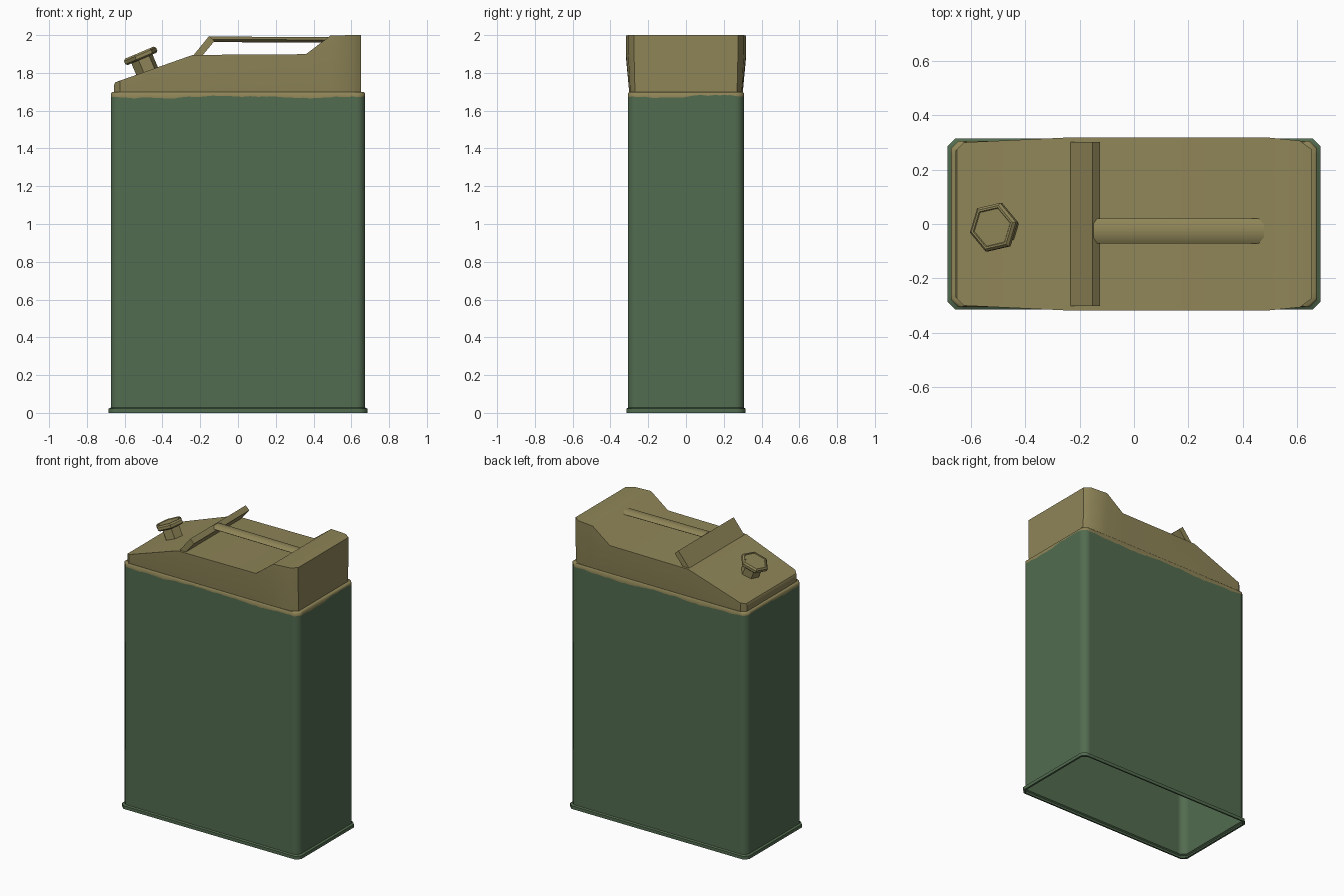
import bpy, bmesh, math, random
from mathutils import Vector, Matrix

if "Cube" in bpy.data.objects:
    bpy.data.objects.remove(bpy.data.objects["Cube"])

random.seed(4)


def material(name, col):
    m = bpy.data.materials.new(name)
    m.diffuse_color = (*col, 1)
    m.use_nodes = True
    m.node_tree.nodes["Principled BSDF"].inputs["Base Color"].default_value = m.diffuse_color
    return m


GREEN = material("dull green", (0.085, 0.150, 0.080))
TAN = material("khaki tan", (0.275, 0.235, 0.097))


def finish(bm, name, mats, angle=50, fix=True):
    if fix:
        bmesh.ops.recalc_face_normals(bm, faces=bm.faces[:])
    me = bpy.data.meshes.new(name)
    bm.to_mesh(me)
    bm.free()
    for m in mats:
        me.materials.append(m)
    ob = bpy.data.objects.new(name, me)
    bpy.context.collection.objects.link(ob)
    bpy.ops.object.select_all(action='DESELECT')
    ob.select_set(True)
    bpy.context.view_layer.objects.active = ob
    bpy.ops.object.shade_smooth_by_angle(angle=math.radians(angle))
    return ob


def outline(hx, hy, c=0.028, n=60, m=28):
    """Chamfered rectangle, long sides split n times, short sides m times."""
    pts = []
    corners = [((-hx + c, -hy), (hx - c, -hy), n), ((hx, -hy + c), (hx, hy - c), m),
               ((hx - c, hy), (-hx + c, hy), n), ((-hx, hy - c), (-hx, -hy + c), m)]
    for a, b, k in corners:
        a, b = Vector(a), Vector(b)
        pts += [a.lerp(b, i / k) for i in range(k + 1)]
    return pts


def loft(bm, rings, mats=None):
    """Join closed rings of points with quads."""
    vs = [[bm.verts.new(p) for p in r] for r in rings]
    for k, (a, b) in enumerate(zip(vs, vs[1:])):
        for i in range(len(a)):
            j = (i + 1) % len(a)
            f = bm.faces.new((a[i], a[j], b[j], b[i]))
            f.material_index = mats[k] if mats else 0
    return vs


# Body shell, open below: bottom rim, green wall, ragged tan edge, tan ledge
def level(hx, hy, z, c=0.028):
    return [(p.x, p.y, z) for p in outline(hx, hy, c)]


base = outline(0.673, 0.306)
ragged, drift = [], 0.0
for p in base:
    drift = 0.75 * drift + random.uniform(-0.003, 0.003)
    wave = 0.004 * math.sin(9 * p.x + 2) + 0.004 * math.sin(11 * p.y)
    ragged.append((p.x, p.y, 1.671 + wave + drift))
bm = bmesh.new()
loft(bm, [level(0.672, 0.305, 0.0), level(0.685, 0.315, 0.0), level(0.685, 0.315, 0.022),
          level(0.673, 0.306, 0.028), ragged, level(0.673, 0.306, 1.692),
          level(0.666, 0.301, 1.698), level(0.645, 0.285, 1.698)],
     [0, 0, 0, 0, 1, 1, 1])
finish(bm, "can_body", [GREEN, TAN], fix=False)

# Shoulder: sections along x (x, half width below, half width above, top height)
stations = [(-0.656, 0.27, 0.27, 1.738), (-0.650, 0.275, 0.275, 1.750),
            (-0.625, 0.297, 0.300, 1.759), (-0.24, 0.30, 0.318, 1.895),
            (0.36, 0.30, 0.318, 1.899), (0.49, 0.30, 0.318, 1.998),
            (0.61, 0.295, 0.306, 2.0), (0.652, 0.27, 0.275, 2.0)]
bm = bmesh.new()
rows = []
for x, yb, yt, z in stations:
    zm = min(1.9, z - 0.012)
    half = [(yb, 1.69), (yt, zm), (yt, z)]
    sec = [(-y, h) for y, h in half] + [(y, h) for y, h in reversed(half)]
    rows.append([bm.verts.new((x, y, h)) for y, h in sec])
for a, b in zip(rows, rows[1:]):
    for i in range(5):
        bm.faces.new((a[i], a[i + 1], b[i + 1], b[i]))
bm.faces.new(rows[0])
bm.faces.new(rows[-1])
finish(bm, "shoulder", [TAN], 40)

# Sloping handle plate: side profile swept across the width
bm = bmesh.new()
prof = [(-0.24, 1.888), (-0.153, 1.995), (-0.125, 1.968), (-0.192, 1.888)]
ends = loft(bm, [[(x, y, z) for x, z in prof] for y in (-0.302, 0.302)])
for e in ends:
    bm.faces.new(e)
finish(bm, "handle_plate", [TAN], 30)

# Six-sided flattened grip bar
bm = bmesh.new()
bar = [[(x, -0.025 + 0.046 * math.cos(k * math.pi / 3), zc + 0.017 * math.sin(k * math.pi / 3))
        for k in range(6)] for x, zc in ((-0.148, 1.978), (0.488, 1.974))]
for e in loft(bm, bar):
    bm.faces.new(e)
finish(bm, "handle_bar", [TAN], 50)

# Six-sided neck and screw cap, tilted with the slope
profile = [(0.062, -0.02), (0.062, 0.078), (0.084, 0.078), (0.094, 0.086),
           (0.094, 0.104), (0.084, 0.114), (0.076, 0.114), (0.073, 0.110)]
tilt = Matrix.Translation((-0.478, -0.012, 1.802)) @ Matrix.Rotation(math.radians(-23), 4, 'Y')
bm = bmesh.new()
rings = [[tilt @ Vector((r * math.cos(math.radians(12 + 60 * k)),
                         r * math.sin(math.radians(12 + 60 * k)), h))
          for k in range(6)] for r, h in profile]
vs = loft(bm, rings)
bm.faces.new(vs[0])
bm.faces.new(vs[-1])
finish(bm, "spout_cap", [TAN], 30)
